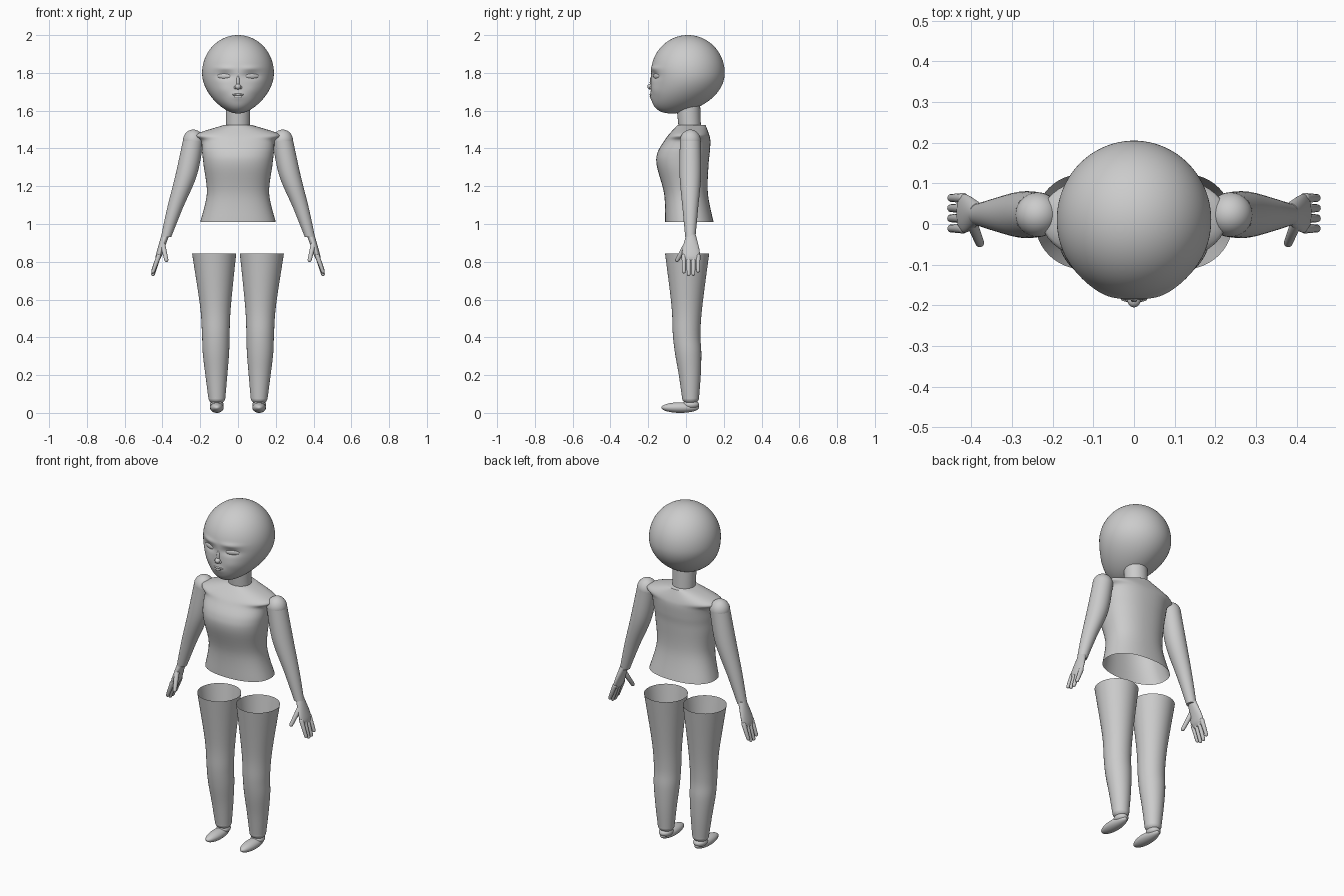
import bpy, bmesh
from math import sin, cos, pi, exp, sqrt, copysign, radians
from mathutils import Vector

cube = bpy.data.objects.get("Cube")
if cube:
    bpy.data.objects.remove(cube, do_unlink=True)

shade = (0.6, 0.6, 0.6, 1)
grey = bpy.data.materials.new("light grey")
grey.use_nodes = True
grey.diffuse_color = shade
grey.node_tree.nodes["Principled BSDF"].inputs["Base Color"].default_value = shade


def finish(name, bm):
    """Turn a bmesh into a named, smooth shaded grey object."""
    mesh = bpy.data.meshes.new(name)
    bm.to_mesh(mesh)
    bm.free()
    mesh.materials.append(grey)
    part = bpy.data.objects.new(name, mesh)
    bpy.context.collection.objects.link(part)
    bpy.ops.object.select_all(action='DESELECT')
    part.select_set(True)
    bpy.context.view_layer.objects.active = part
    bpy.ops.object.shade_smooth_by_angle(angle=radians(50))
    return part


def spline(rows, steps):
    """Smooth curve through all rows of a profile."""
    points = [Vector(row) for row in rows]
    points = [points[0]] + points + [points[-1]]
    curve = []
    for before, start, end, after in zip(points, points[1:], points[2:], points[3:]):
        leave, arrive = (end - before) / 2, (after - start) / 2
        for step in range(steps):
            t = step / steps
            ease = t * t * (3 - 2 * t)
            curve.append(start.lerp(end, ease) + leave * t * (1 - t) ** 2
                         - arrive * t * t * (1 - t))
    return curve + [points[-1]]


def loft(name, rows, power=2, caps="", steps=6, segments=48):
    """Level rings from the lowest up: height, centre x, centre y, half width, half depth."""
    bm = bmesh.new()
    rings = []
    for z, x, y, width, depth in spline(rows, steps):
        ring = []
        for i in range(segments):
            angle = 2 * pi * i / segments
            across, along = (copysign(abs(value) ** (2 / power), value)
                             for value in (cos(angle), sin(angle)))
            ring.append(bm.verts.new((x + width * across, y + depth * along, z)))
        rings.append(ring)
    for low, high in zip(rings, rings[1:]):
        for i in range(segments):
            j = (i + 1) % segments
            bm.faces.new((low[i], low[j], high[j], high[i]))
    if "bottom" in caps:
        bm.faces.new(rings[0][::-1])
    if "top" in caps:
        bm.faces.new(rings[-1])
    return finish(name, bm)


def blob(name, location, size, turn=0):
    """Ellipsoid, turned about the vertical."""
    bm = bmesh.new()
    bmesh.ops.create_uvsphere(bm, u_segments=32, v_segments=16, radius=1)
    part = finish(name, bm)
    part.location, part.scale, part.rotation_euler.z = location, size, turn
    return part


def digit(name, start, end, radius):
    """Rounded, slightly tapered finger."""
    start, axis = Vector(start), Vector(end) - Vector(start)
    aim = axis.to_track_quat('Z', 'Y')
    bm = bmesh.new()
    bmesh.ops.create_uvsphere(bm, u_segments=14, v_segments=12, radius=radius)
    for v in bm.verts:
        if v.co.z > 0:
            v.co = Vector((v.co.x * 0.8, v.co.y * 0.8, v.co.z + axis.length - radius))
        v.co = start + aim @ v.co
    return finish(name, bm)


def build_head():
    """Round skull whose lower half narrows and slides forward into a chin."""
    bm = bmesh.new()
    bmesh.ops.create_uvsphere(bm, u_segments=128, v_segments=96, radius=1)
    for v in bm.verts:
        drop = max(-v.co.z, 0) ** 2
        x = 0.19 * v.co.x * (1 - 0.22 * drop)
        y = 0.01 + 0.195 * v.co.y * (1 + 0.13 * drop) - 0.085 * drop
        z = 1.8 + v.co.z * (0.2 if v.co.z > 0 else 0.215)

        def bump(centre, height, wide, tall):
            return exp(-((abs(x) - centre) / wide) ** 2 - ((z - height) / tall) ** 2)

        # Eye sockets, brows, cheeks and muzzle
        if v.co.y < 0:
            y += 0.012 * bump(0.07, 1.785, 0.045, 0.02)
            y -= 0.006 * bump(0.07, 1.825, 0.05, 0.012)
            y -= 0.004 * bump(0.075, 1.71, 0.04, 0.03)
            y -= 0.006 * bump(0, 1.675, 0.035, 0.02)
        v.co = x, y, z
    return finish("head", bm)


# Head, face and neck
build_head()
blob("nose_tip", (0, -0.188, 1.727), (0.016, 0.017, 0.015))
blob("nose_bridge", (0, -0.18, 1.75), (0.01, 0.012, 0.035))
blob("upper_lip", (0, -0.185, 1.685), (0.032, 0.008, 0.006))
blob("lower_lip", (0, -0.183, 1.674), (0.024, 0.009, 0.007))
loft("neck", [(1.51, 0, 0.02, 0.063, 0.059), (1.66, 0, 0.01, 0.066, 0.064)], caps="top")

# Torso, open at the waist
torso = [(1.01, 0.018, 0.2, 0.128), (1.16, 0, 0.165, 0.116), (1.31, -0.018, 0.182, 0.137),
         (1.38, -0.012, 0.19, 0.138), (1.44, 0.007, 0.196, 0.122),
         (1.475, 0.016, 0.222, 0.106), (1.525, 0.03, 0.07, 0.073)]
loft("torso", [(z, 0, y, width, depth) for z, y, width, depth in torso], power=2.3, caps="top")

# Height, distance out and radius of the arm; height, depth and radius of the leg
arm = [(0.93, 0.381, 0.027), (1.08, 0.335, 0.041), (1.26, 0.274, 0.057), (1.44, 0.237, 0.055)]
leg = [(0.08, 0.024, 0.045), (0.2, 0.02, 0.058), (0.32, 0.011, 0.07), (0.42, 0.003, 0.073),
       (0.57, 0.005, 0.082), (0.845, 0.006, 0.117)]
palm = [(0.81, 0.426, 0.01, 0.04), (0.83, 0.42, 0.016, 0.047),
        (0.87, 0.408, 0.018, 0.044), (0.945, 0.383, 0.021, 0.025)]

for side, word in ((1, "left"), (-1, "right")):
    blob(word + "_eye", (side * 0.075, -0.157, 1.783), (0.038, 0.008, 0.014), side * 0.4)
    blob(word + "_nostril", (side * 0.013, -0.182, 1.722), (0.01, 0.011, 0.009))

    # Arm with rounded shoulder
    loft(word + "_arm", [(z, side * x, 0.023, r, r) for z, x, r in arm], caps="bottom")
    blob(word + "_shoulder", (side * 0.237, 0.023, 1.44), (0.055, 0.055, 0.06))

    # Hand
    loft(word + "_palm", [(z, side * x, 0.026, width, depth) for z, x, width, depth in palm],
         caps="bottom top")
    for i, finger in enumerate(("index", "middle", "ring", "little")):
        y = 0.025 * i - 0.011
        tip = 0.723 + 0.008 * (i - 1.4) ** 2
        digit(f"{word}_{finger}_finger", (side * 0.42, y, 0.83), (side * 0.453, y, tip), 0.0125)
    digit(word + "_thumb", (side * 0.398, 0, 0.89), (side * 0.377, -0.052, 0.8), 0.014)

    # Leg, open at the hip, thickening outward
    loft(word + "_leg", [(z, side * (0.103 + r / 5), y, r, r) for z, y, r in leg])
    blob(word + "_ankle", (side * 0.112, 0.024, 0.08), (0.045, 0.045, 0.035))
    blob(word + "_foot", (side * 0.112, -0.03, 0.028), (0.036, 0.1, 0.028))
    blob(word + "_heel", (side * 0.112, 0.025, 0.043), (0.036, 0.045, 0.025))
